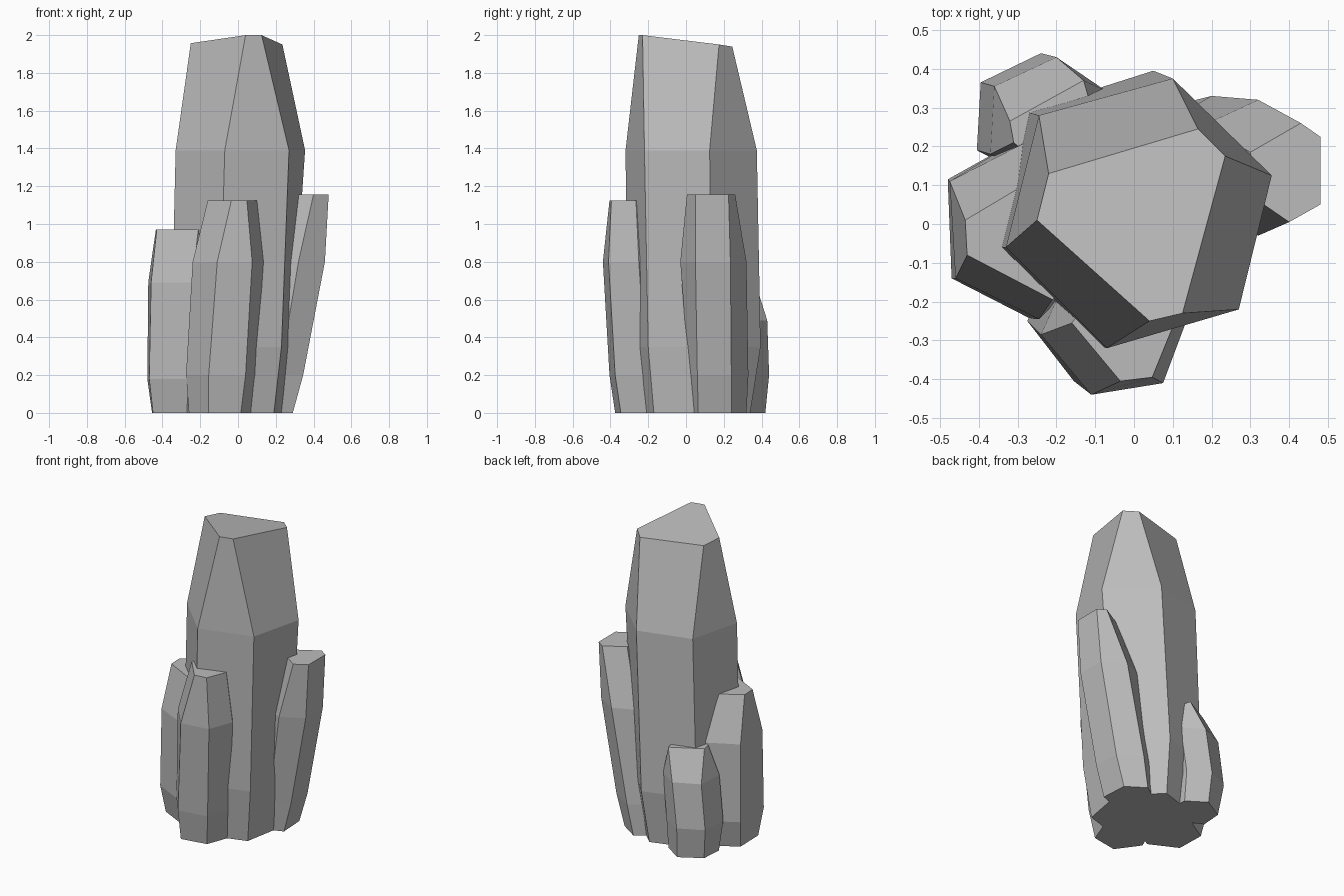
import bpy, bmesh

rock = bpy.data.materials.new("grey_rock")
rock.diffuse_color = (0.5, 0.5, 0.5, 1)


def crystal(name, rings, tilt=(0, 0)):
    """Six-sided shaft lofted through (height, corners) rings; the cap may tilt."""
    bm = bmesh.new()
    loops = []
    for i, (z, pts) in enumerate(rings):
        sx, sy = tilt if i == len(rings) - 1 else (0, 0)
        loops.append([bm.verts.new((x, y, z + sx * x + sy * y)) for x, y in pts])
    for low, high in zip(loops, loops[1:]):
        for i in range(6):
            j = (i + 1) % 6
            bm.faces.new((low[i], low[j], high[j], high[i]))
    bm.faces.new(loops[0])
    bm.faces.new(loops[-1])
    bmesh.ops.recalc_face_normals(bm, faces=bm.faces)
    mesh = bpy.data.meshes.new(name)
    bm.to_mesh(mesh)
    bm.free()
    mesh.materials.append(rock)
    bpy.context.collection.objects.link(bpy.data.objects.new(name, mesh))


# tall central shaft with a slanted cap
crystal("main_crystal", [
    (0, [(-.26, .25), (.03, .34), (.245, .13), (.19, -.17), (-.10, -.26), (-.31, -.06)]),
    (.35, [(-.28, .29), (.05, .395), (.285, .14), (.23, -.2), (-.10, -.31), (-.355, -.06)]),
    (1.39, [(-.245, .28), (.10, .375), (.355, .125), (.27, -.22), (-.07, -.32), (-.33, -.06)]),
    (1.966, [(-.22, .13), (.165, .245), (.235, .175), (.125, -.23), (.04, -.25), (-.25, .01)]),
], tilt=(.03, -.13))

# short shafts around the base
crystal("front_crystal", [
    (0, [(-.26, -.23), (-.155, -.375), (.015, -.345), (.07, -.2), (-.03, -.07), (-.2, -.1)]),
    (.2, [(-.275, -.25), (-.155, -.405), (.04, -.375), (.095, -.21), (-.02, -.07), (-.2, -.1)]),
    (.8, [(-.24, -.285), (-.11, -.44), (.075, -.41), (.135, -.25), (.02, -.1), (-.17, -.13)]),
    (1.125, [(-.16, -.255), (-.035, -.405), (.047, -.395), (.10, -.265), (.04, -.15), (-.1, -.17)]),
])
crystal("left_crystal", [
    (0, [(-.455, .08), (-.45, -.11), (-.27, -.2), (-.1, -.1), (-.1, .15), (-.29, .18)]),
    (.18, [(-.48, .115), (-.47, -.14), (-.265, -.245), (-.1, -.1), (-.1, .15), (-.31, .21)]),
    (.69, [(-.475, .11), (-.46, -.14), (-.245, -.245), (-.1, -.1), (-.1, .15), (-.28, .21)]),
    (.97, [(-.435, .01), (-.43, -.08), (-.21, -.195), (-.12, -.1), (-.12, .1), (-.25, .12)]),
])
crystal("back_crystal", [
    (0, [(-.37, .34), (-.38, .2), (-.24, .13), (-.1, .2), (-.11, .34), (-.23, .42)]),
    (.2, [(-.395, .365), (-.405, .19), (-.27, .12), (-.12, .2), (-.11, .36), (-.24, .44)]),
    (.49, [(-.36, .355), (-.37, .18), (-.24, .11), (-.08, .2), (-.075, .345), (-.2, .43)]),
    (.68, [(-.32, .265), (-.31, .21), (-.25, .16), (-.12, .2), (-.11, .3), (-.13, .37)]),
])
crystal("right_crystal", [
    (0, [(.28, .24), (.29, .065), (.19, .03), (.05, .06), (.06, .25), (.16, .32)]),
    (.2, [(.34, .24), (.345, .06), (.22, .015), (.05, .06), (.06, .25), (.2, .33)]),
    (.8, [(.455, .235), (.46, .05), (.32, -.03), (.17, .05), (.18, .255), (.32, .32)]),
    (1.157, [(.48, .225), (.48, .05), (.40, .005), (.32, .06), (.30, .185), (.43, .26)]),
])
